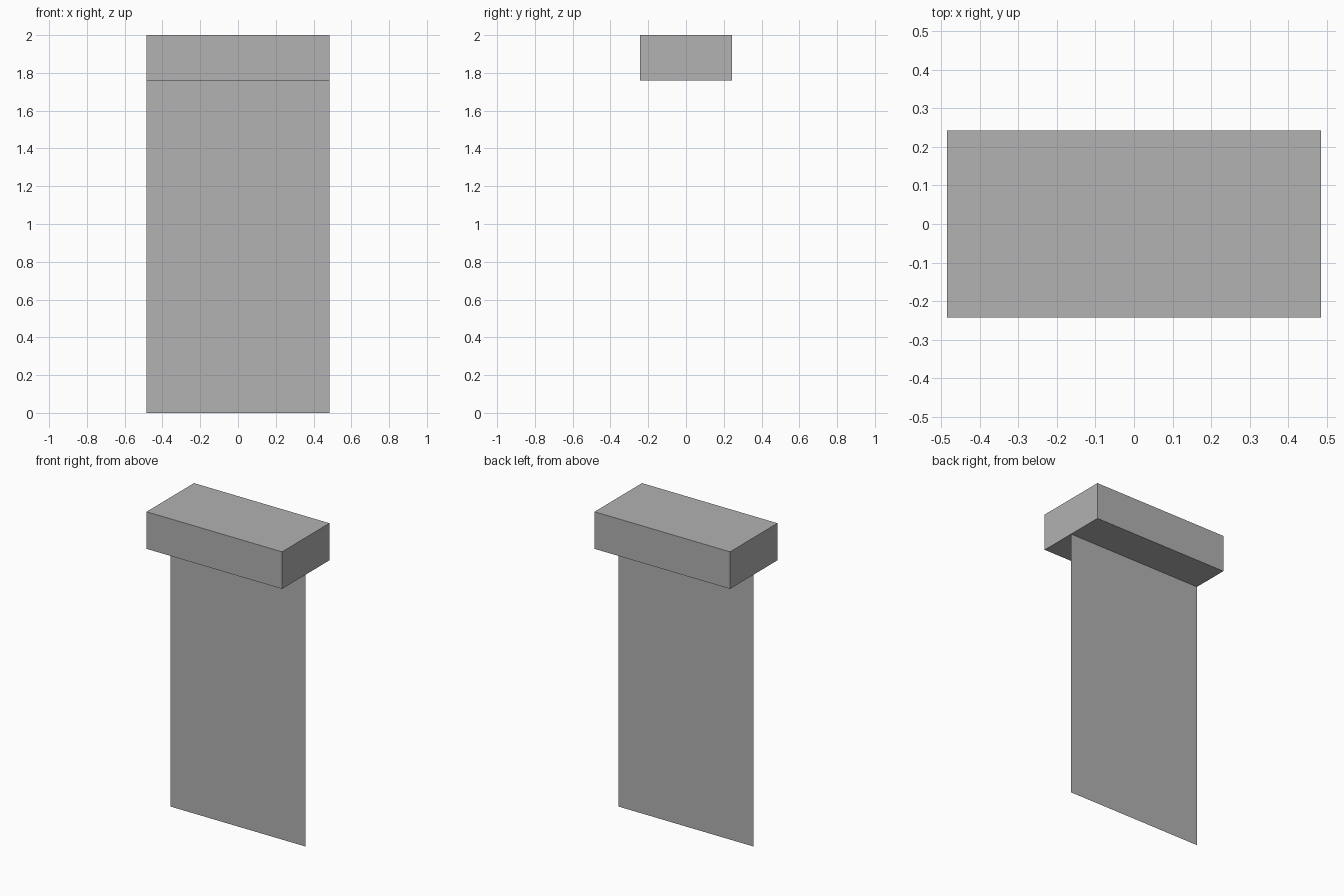
import bpy

cube = bpy.data.objects.get("Cube")
if cube:
    bpy.data.objects.remove(cube, do_unlink=True)

WIDTH, DEPTH, HEIGHT, BOX_BASE = 0.97, 0.485, 2.0, 1.76

grey = bpy.data.materials.new("plain_grey")
grey.use_nodes = True
colour = (0.445, 0.445, 0.445, 1)
grey.diffuse_color = colour
grey.node_tree.nodes["Principled BSDF"].inputs["Base Color"].default_value = colour


def add_part(name, verts, faces):
    mesh = bpy.data.meshes.new(name)
    mesh.from_pydata(verts, [], faces)
    mesh.materials.append(grey)
    obj = bpy.data.objects.new(name, mesh)
    bpy.context.collection.objects.link(obj)
    return obj


# Flat header box
bpy.ops.mesh.primitive_cube_add(size=1, location=(0, 0, (HEIGHT + BOX_BASE) / 2))
box = bpy.context.object
box.name = "header_box"
box.scale = (WIDTH, DEPTH, HEIGHT - BOX_BASE)
bpy.ops.object.transform_apply(location=False, rotation=False, scale=True)
box.data.materials.append(grey)

# Thin sheet hanging from the middle of the box
x = WIDTH / 2
add_part("hanging_sheet",
         [(-x, 0, 0), (x, 0, 0), (x, 0, BOX_BASE), (-x, 0, BOX_BASE)],
         [(0, 1, 2, 3)])
